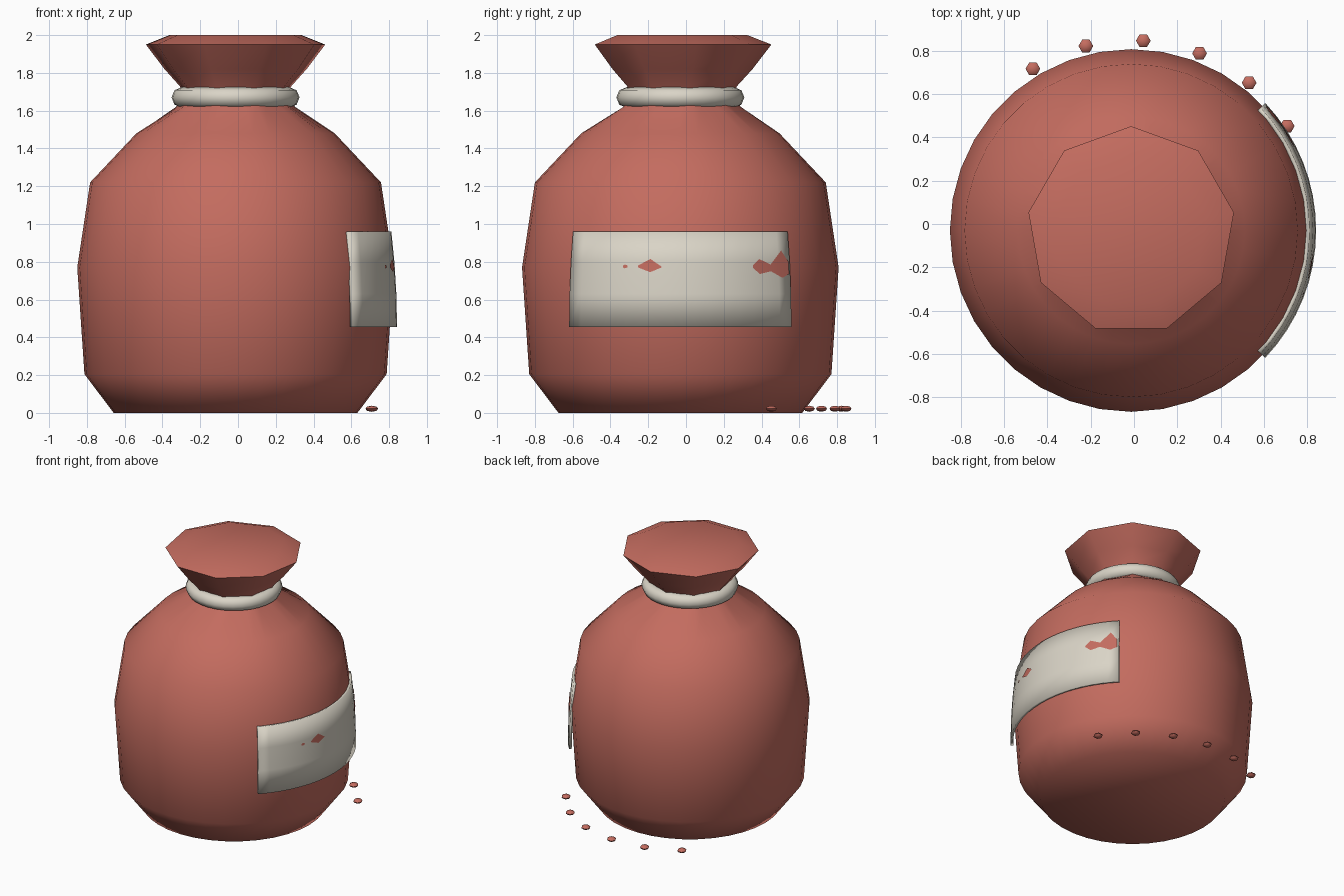
import bpy, bmesh, math

if "Cube" in bpy.data.objects:
    bpy.data.objects.remove(bpy.data.objects["Cube"], do_unlink=True)

CX, CY = -0.013, -0.03          # axis of the sack


def material(name, rgb):
    m = bpy.data.materials.new(name)
    m.use_nodes = True
    col = (*rgb, 1)
    m.diffuse_color = col
    m.node_tree.nodes["Principled BSDF"].inputs["Base Color"].default_value = col
    return m


RED = material("clay_red_cloth", (0.55, 0.15, 0.115))
CREAM = material("cream", (0.70, 0.66, 0.57))


def finish(bm, name, mat, angle=None):
    bmesh.ops.recalc_face_normals(bm, faces=bm.faces)
    me = bpy.data.meshes.new(name)
    bm.to_mesh(me)
    bm.free()
    ob = bpy.data.objects.new(name, me)
    bpy.context.collection.objects.link(ob)
    me.materials.append(mat)
    if angle:
        bpy.ops.object.select_all(action="DESELECT")
        ob.select_set(True)
        bpy.context.view_layer.objects.active = ob
        bpy.ops.object.shade_smooth_by_angle(angle=math.radians(angle))
    return ob


def nine_sided(a):
    """Radius factor that turns a circle into a nine-sided outline."""
    side = math.radians(40)
    return math.cos(side / 2) / math.cos((a - math.pi / 2) % side - side / 2)


def lathe(name, profile, segments, mat, angle):
    """Closed turned shape; profile rows are radius, height, nine-sided amount."""
    bm = bmesh.new()
    rings = []
    for r, z, poly in profile:
        ring = []
        for i in range(segments):
            a = math.pi / 2 + math.tau * i / segments
            k = r * (1 + poly * (nine_sided(a) - 1))
            ring.append(bm.verts.new((CX + k * math.cos(a), CY + k * math.sin(a), z)))
        rings.append(ring)
    for lo, hi in zip(rings, rings[1:]):
        for i in range(segments):
            j = (i + 1) % segments
            bm.faces.new((lo[i], lo[j], hi[j], hi[i]))
    bm.faces.new(rings[0])
    bm.faces.new(rings[-1])
    return finish(bm, name, mat, angle)


# Sack body and gathered top
lathe("sack_body", [(0.645, 0, 0), (0.80, 0.205, 0), (0.838, 0.77, 0), (0.77, 1.22, 0),
                    (0.525, 1.48, 0), (0.32, 1.62, 1), (0.28, 1.68, 1)], 36, RED, 75)
lathe("sack_top", [(0.27, 1.66, 0), (0.30, 1.73, 0), (0.382, 1.82, 0),
                   (0.482, 1.95, 0), (0.355, 2.0, 0)], 9, RED, 60)

# Tie around the neck
bpy.ops.mesh.primitive_torus_add(location=(CX, CY, 1.67), major_radius=0.285,
                                 minor_radius=0.054, major_segments=32, minor_segments=8)
tie = bpy.context.object
tie.name = "neck_tie"
tie.data.materials.append(CREAM)
bpy.ops.object.shade_smooth_by_angle(angle=math.radians(60))


def on_label(a, z, lift=0.0):
    """Point on the label's outer surface."""
    t = (z - 0.455) / 0.505
    r = 0.855 - 0.030 * t ** 2 + lift
    return (CX + r * math.cos(a), CY + r * math.sin(a), z)


# Curved label on the left side
bm = bmesh.new()
heights = [0.455, 0.63, 0.80, 0.96]
cols = []
for i in range(17):
    a = math.radians(-43.5 + 87 * i / 16)
    cols.append([bm.verts.new(on_label(a, z)) for z in heights])
for c, d in zip(cols, cols[1:]):
    for k in range(len(heights) - 1):
        bm.faces.new((c[k], d[k], d[k + 1], c[k + 1]))
label = finish(bm, "label", CREAM, 40)
solid = label.modifiers.new("thickness", "SOLIDIFY")
solid.thickness = 0.018
solid.offset = -1


def patch(name, strips):
    """Thin cloth patch; each strip is y, lower height, upper height."""
    bm = bmesh.new()
    pairs = []
    for y, lo, hi in strips:
        a = math.asin((y - CY) / 0.85)
        pairs.append([bm.verts.new(on_label(a, z, 0.004)) for z in (lo, hi)])
    for p, q in zip(pairs, pairs[1:]):
        bm.faces.new((p[0], q[0], q[1], p[1]))
    finish(bm, name, RED, 40)


# Cloth showing through worn spots of the label
patch("worn_spot_small", [(-0.335, 0.77, 0.78), (-0.325, 0.765, 0.785), (-0.31, 0.77, 0.78)])
patch("worn_spot_middle", [(-0.255, 0.77, 0.78), (-0.19, 0.745, 0.815), (-0.13, 0.77, 0.775)])
patch("worn_spot_edge", [(0.355, 0.77, 0.78), (0.39, 0.735, 0.815), (0.45, 0.75, 0.785),
                         (0.51, 0.715, 0.86), (0.545, 0.735, 0.80)])

# Spilled grains behind the sack
for i in range(6):
    a = math.radians(32.3 + 18 * i)
    bpy.ops.mesh.primitive_uv_sphere_add(
        segments=6, ring_count=4, radius=1, scale=(0.034, 0.034, 0.016), rotation=(0, 0, math.pi / 6),
        location=(-0.012 + 0.852 * math.cos(a), -0.003 + 0.852 * math.sin(a), 0.022))
    grain = bpy.context.object
    grain.name = f"spilled_grain_{i + 1}"
    grain.data.materials.append(RED)
    bpy.ops.object.shade_smooth_by_angle(angle=math.radians(60))
